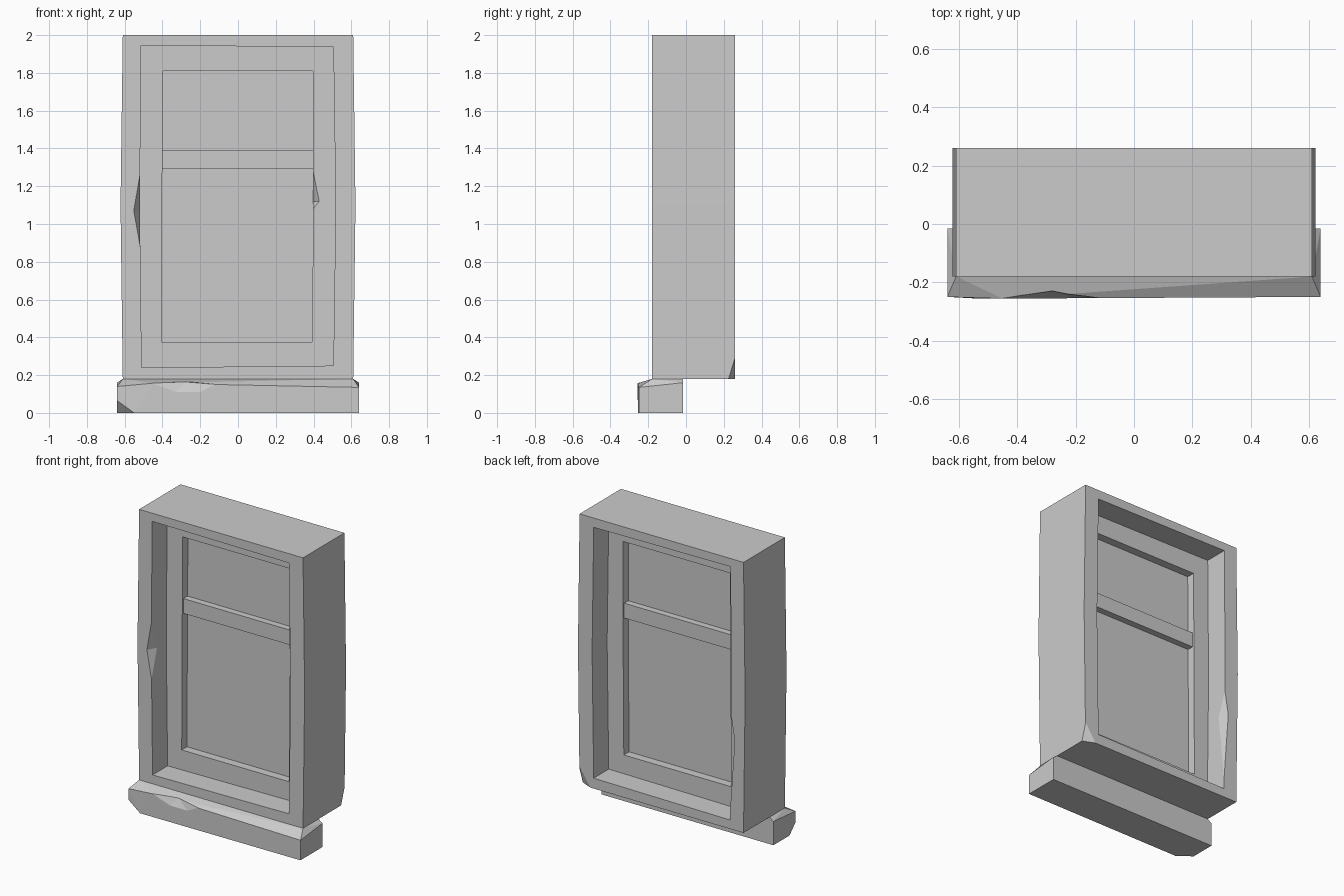
import bpy, bmesh

if "Cube" in bpy.data.objects:
    bpy.data.objects.remove(bpy.data.objects["Cube"])


def make_object(name, bm):
    bmesh.ops.recalc_face_normals(bm, faces=bm.faces)
    mesh = bpy.data.meshes.new(name)
    bm.to_mesh(mesh)
    bm.free()
    obj = bpy.data.objects.new(name, mesh)
    bpy.context.collection.objects.link(obj)
    return obj


def ring(name, outer, inner, y0, y1):
    """Closed frame between two matching (x, z) loops, from y0 to y1."""
    bm = bmesh.new()
    loops = [[bm.verts.new((x, y, z)) for x, z in pts]
             for pts, y in ((outer, y0), (outer, y1), (inner, y1), (inner, y0))]
    n = len(outer)
    for k in range(4):
        a, b = loops[k], loops[(k + 1) % 4]
        for i in range(n):
            j = (i + 1) % n
            bm.faces.new((a[i], a[j], b[j], b[i]))
    return make_object(name, bm)


def hull(name, points):
    bm = bmesh.new()
    for p in points:
        bm.verts.new(p)
    res = bmesh.ops.convex_hull(bm, input=bm.verts)
    loose = [v for v in bm.verts if not v.link_faces]
    bmesh.ops.delete(bm, geom=loose, context='VERTS')
    bmesh.ops.dissolve_limit(bm, angle_limit=0.01, verts=bm.verts, edges=bm.edges)
    return make_object(name, bm)


def box(name, x, y0, y1, z0, z1):
    return hull(name, [(sx * x, y, z) for sx in (-1, 1) for y in (y0, y1) for z in (z0, z1)])


def chip(obj, points):
    """Knock a faceted chip out of an edge or corner."""
    cutter = hull("chip_cutter", points)
    cutter.hide_render = True
    mod = obj.modifiers.new("chip", 'BOOLEAN')
    mod.operation = 'DIFFERENCE'
    mod.solver = 'EXACT'
    mod.object = cutter
    bpy.context.view_layer.objects.active = obj
    bpy.ops.object.modifier_apply(modifier=mod.name)
    bpy.data.objects.remove(cutter)


# outer frame, sides bulging slightly at mid height
outer = [(-.61, .18), (.61, .18), (.622, 1.1), (.61, 2), (-.61, 2), (-.622, 1.1)]
inner = [(-.51, .24), (.505, .25), (.517, 1.1), (.505, 1.937), (-.513, 1.945), (-.52, 1.1)]
frame = ring("window_frame", outer, inner, -.18, .26)

# chips: front left reveal, back left reveal, back right bottom corner
chip(frame, [(-.514, -.18, 1.29), (-.514, -.18, .86), (-.552, -.18, 1.07),
             (-.52, -.12, 1.07), (-.45, -.24, 1.07)])
chip(frame, [(-.514, .26, .97), (-.510, .26, .3), (-.545, .26, .78),
             (-.516, .20, .78), (-.45, .32, .78)])
chip(frame, [(.61, .26, .30), (.61, .225, .18), (.53, .26, .18), (.68, .33, .10)])

# sash with its pane and cross rail
sash_outer = [(-.55, .21), (.55, .21), (.56, 1.1), (.55, 1.97), (-.55, 1.97), (-.56, 1.1)]
sash_inner = [(-.405, .375), (.393, .375), (.398, 1.1), (.398, 1.81), (-.398, 1.81), (-.402, 1.1)]
sash = ring("sash", sash_outer, sash_inner, -.02, .10)
chip(sash, [(.397, -.02, 1.28), (.43, -.02, 1.12), (.398, .02, 1.12),
            (.397, -.02, 1.08), (.36, -.06, 1.14)])
box("pane", .45, .036, .044, .33, 1.85)
box("cross_rail", .42, -.008, .088, 1.29, 1.39)

# sill with weathered top slope and one cut lower corner
sill = hull("sill", [
    (.64, -.25, 0), (.64, -.015, 0), (-.64, -.015, 0),
    (-.55, -.255, 0), (-.64, -.187, 0), (-.64, -.25, .065),
    (.64, -.25, .135), (.64, -.015, .16), (-.64, -.25, .14), (-.64, -.015, .16),
    (-.45, -.256, .157),
    (.61, -.18, .18), (.61, -.015, .18), (-.61, -.18, .18), (-.61, -.015, .18)])
chip(sill, [(-.46, -.256, .158), (-.12, -.2535, .151), (-.33, -.256, .11),
            (-.2, -.255, .11), (-.28, -.228, .164), (-.28, -.32, .21), (-.28, -.32, .11)])
